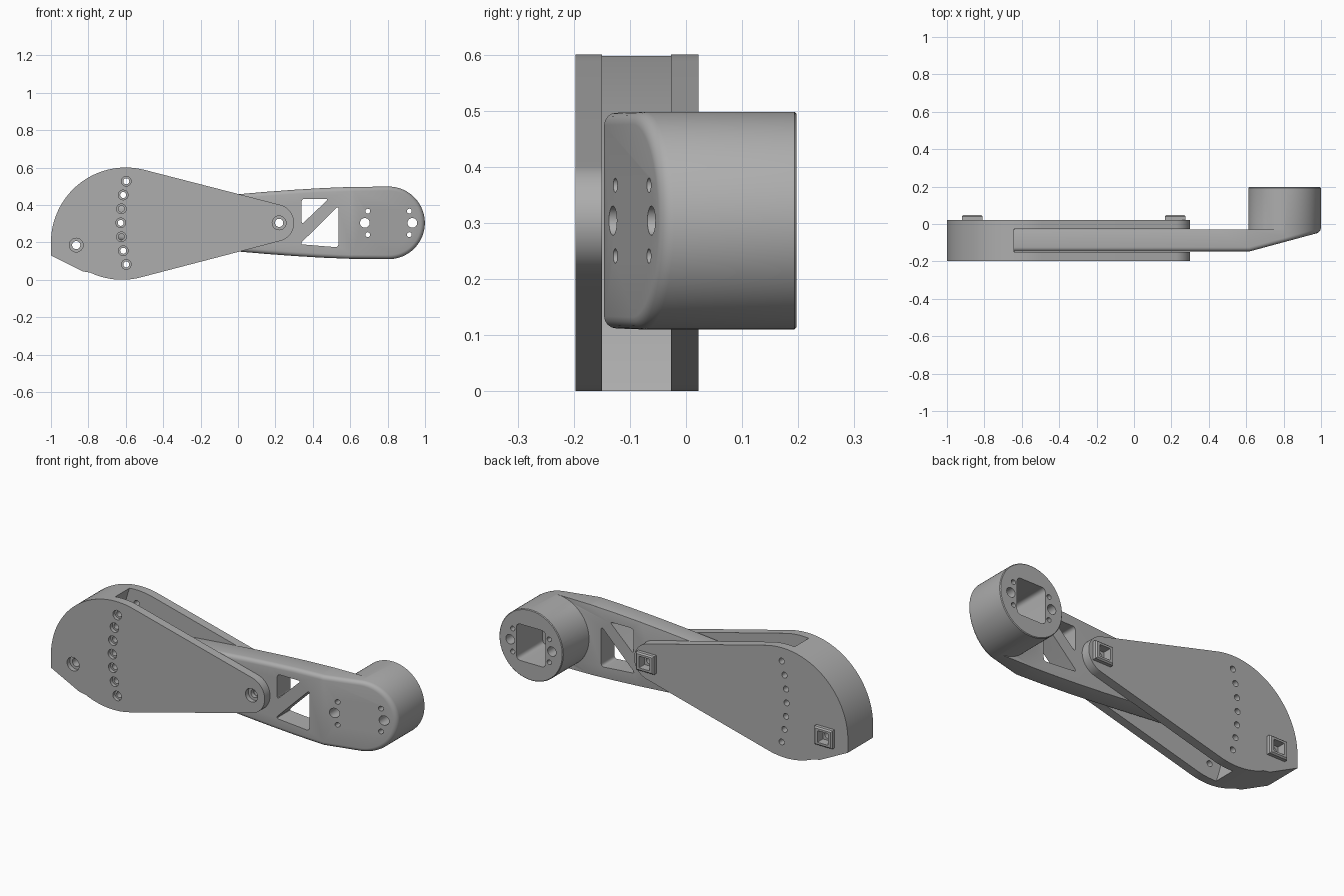
import bpy, bmesh
from math import cos, sin, radians, pi
from mathutils import Vector

cube = bpy.data.objects.get("Cube")
if cube:
    bpy.data.objects.remove(cube, do_unlink=True)

grey = bpy.data.materials.new("mid grey")
grey.use_nodes = True
grey.diffuse_color = (0.42, 0.42, 0.42, 1)
grey.node_tree.nodes["Principled BSDF"].inputs["Base Color"].default_value = (0.42, 0.42, 0.42, 1)

MID = 0.304               # height of the arm axis
PIVOT = (0.22, MID)
STRAP = (-0.865, 0.185)
BOSS = (0.805, MID)
BOSS_R = 0.194
ARM_FRONT, ARM_BACK = -0.146, -0.03


def arc(cx, cz, r, a0, a1, n):
    """Points on an arc in the x-z plane, angles in degrees."""
    return [(cx + r * cos(radians(a0 + (a1 - a0) * i / n)),
             cz + r * sin(radians(a0 + (a1 - a0) * i / n))) for i in range(n + 1)]


def rounded(points, r, n=5):
    """Polygon with softened corners."""
    out = []
    for i, p in enumerate(points):
        p = Vector(p)
        a = p + (Vector(points[i - 1]) - p).normalized() * r
        b = p + (Vector(points[(i + 1) % len(points)]) - p).normalized() * r
        for k in range(n + 1):
            t = k / n
            out.append(tuple(a * (1 - t) ** 2 + p * 2 * t * (1 - t) + b * t * t))
    return out


def prism(name, points, y0, y1, edit=None):
    """Extrude an x-z outline from y0 to y1."""
    bm = bmesh.new()
    face = bm.faces.new([bm.verts.new((x, y0, z)) for x, z in points])
    moved = bmesh.ops.extrude_face_region(bm, geom=[face])["geom"]
    for v in moved:
        if isinstance(v, bmesh.types.BMVert):
            v.co.y = y1
    bmesh.ops.recalc_face_normals(bm, faces=bm.faces)
    if edit:
        edit(bm)
    mesh = bpy.data.meshes.new(name)
    bm.to_mesh(mesh)
    bm.free()
    mesh.materials.append(grey)
    ob = bpy.data.objects.new(name, mesh)
    bpy.context.collection.objects.link(ob)
    return ob


def hole(centre, r, y0=-0.5, y1=0.5, n=24):
    return prism("cutter", arc(*centre, r, 0, 360 - 360 / n, n - 1), y0, y1)


def box(centre, hx, hz, y0, y1, r=0.01):
    x, z = centre
    return prism("cutter", rounded([(x - hx, z - hz), (x + hx, z - hz),
                                    (x + hx, z + hz), (x - hx, z + hz)], r), y0, y1)


def cut(ob, cutters):
    bpy.context.view_layer.objects.active = ob
    for c in cutters:
        c.hide_render = True
        mod = ob.modifiers.new("cut", "BOOLEAN")
        mod.operation, mod.solver, mod.object = "DIFFERENCE", "EXACT", c
        bpy.ops.object.modifier_apply(modifier=mod.name)
        bpy.data.objects.remove(c, do_unlink=True)


def edit_mesh(ob, fn):
    bm = bmesh.new()
    bm.from_mesh(ob.data)
    fn(bm)
    bm.to_mesh(ob.data)
    bm.free()


def bevel(bm, edges, size, segments):
    bmesh.ops.bevel(bm, geom=edges, offset=size, segments=segments, profile=0.5,
                    affect="EDGES", clamp_overlap=True)


# Housing: teardrop body with a slot between its two plates
outline = (arc(0.2, MID, 0.1, -75.5, 75.5, 24) + arc(-0.6, 0.2, 0.4, 75.5, 180, 32)
           + [(-1.0, 0.13), (-0.83, 0.045)] + arc(-0.62, 0.4, 0.4, -115, -75.5, 14))
housing = prism("housing", outline, -0.197, 0.022)
cut(housing, [hole(PIVOT, 0.91, -0.15, -0.027, 160)])

# Row of adjustment holes along an arc around the pivot
for i in range(-3, 4):
    a = pi + i * 0.0885
    spot = (PIVOT[0] + 0.847 * cos(a), PIVOT[1] + 0.847 * sin(a))
    cut(housing, [hole(spot, 0.016), hole(spot, 0.026, -0.3, -0.178)])


# Bolt holes with nut pads on the back
def taper(bm):
    top = max(v.co.y for v in bm.verts)
    bevel(bm, [e for e in bm.edges if all(v.co.y > top - 1e-4 for v in e.verts)], 0.007, 1)


pads = []
for label, spot in (("strap_nut_pad", STRAP), ("pivot_nut_pad", PIVOT)):
    cut(housing, [hole(spot, 0.022), hole(spot, 0.037, -0.3, -0.172),
                  box(spot, 0.032, 0.032, 0.0, 0.2, 0.004)])
    x, z = spot
    corners = [(x - 0.055, z - 0.05), (x + 0.055, z - 0.05),
               (x + 0.055, z + 0.05), (x - 0.055, z + 0.05)]
    pad = prism(label, corners, 0.02, 0.048, taper)
    cut(pad, [box(spot, 0.032, 0.032, -0.1, 0.2, 0.004)])
    pads.append(pad)

# Arm: long lever, front face sloping back under the boss, soft front rim
upper = [(0.6, 0.192), (0.45, 0.186), (0.3, 0.177), (0.15, 0.166), (0, 0.153)]
tail = rounded([(0, 0.153), (-0.68, 0.09), (-0.68, -0.09), (0, -0.153)], 0.05)[6:18]
side = upper + tail + [(x, -h) for x, h in reversed(upper)]
arm_outline = arc(*BOSS, BOSS_R, -90, 90, 40) + [(x, MID + h) for x, h in side]


def slope_front(bm):
    geom = bm.verts[:] + bm.edges[:] + bm.faces[:]
    bmesh.ops.bisect_plane(bm, geom=geom, plane_co=(0.62, 0, 0), plane_no=(1, 0, 0))
    for v in bm.verts:
        if v.co.y < -0.1 and v.co.x > 0.62:
            v.co.y += (v.co.x - 0.62) * 0.27
    bm.normal_update()
    rim = [e for e in bm.edges if len(e.link_faces) == 2
           and min(f.normal.y for f in e.link_faces) < -0.8
           and max(f.normal.y for f in e.link_faces) > -0.2]
    bevel(bm, rim, 0.022, 4)


arm = prism("arm", arm_outline, ARM_FRONT, 0.197, slope_front)
waste = arc(*BOSS, BOSS_R, 270, 90, 40) + [(BOSS[0], 0.9), (-1.2, 0.9), (-1.2, -0.3), (BOSS[0], -0.3)]
cut(arm, [prism("cutter", waste, ARM_BACK, 0.4)])


# Soft back rim, fillet at the boss foot, and chamfered boss rim
def soften(bm):
    bm.normal_update()

    def flat(e, y):
        return all(abs(v.co.y - y) < 1e-3 for v in e.verts)

    def on_boss(v):
        return abs(((v.co.x - BOSS[0]) ** 2 + (v.co.z - MID) ** 2) ** 0.5 - BOSS_R) < 0.004

    back = [e for e in bm.edges if flat(e, ARM_BACK) and len(e.link_faces) == 2
            and e.calc_face_angle(0) > 0.5]
    foot = [e for e in back if all(on_boss(v) and v.co.x < 0.72 for v in e.verts)]
    rim = [e for e in back if all(v.co.x < 0.605 for v in e.verts) and e not in foot]
    bevel(bm, foot + rim, 0.018, 3)
    end = [e for e in bm.edges if e.is_valid and flat(e, 0.197) and e.calc_face_angle(0) > 0.5]
    bevel(bm, end, 0.009, 1)


edit_mesh(arm, soften)

# Triangular windows in the arm
windows = ([(0.34, 0.433), (0.485, 0.433), (0.34, 0.295)],
           [(0.537, 0.395), (0.537, 0.173), (0.33, 0.19)])
cut(arm, [prism("cutter", rounded(w, 0.02), -0.5, 0.5) for w in windows])

# Boss pocket, mounting holes, pivot and locking holes
cut(arm, [box(BOSS, 0.088, 0.1, -0.03, 0.4, 0.025), hole(PIVOT, 0.022),
          hole((-0.627, MID), 0.016)])
for s in (-1, 1):
    cut(arm, [hole((BOSS[0] + s * 0.127, MID), 0.026)])
    for t in (-1, 1):
        cut(arm, [hole((BOSS[0] + s * 0.111, MID + t * 0.063), 0.013, n=16)])

# Smooth shading with sharp edges
for ob in [housing, arm] + pads:
    bpy.ops.object.select_all(action="DESELECT")
    ob.select_set(True)
    bpy.context.view_layer.objects.active = ob
    bpy.ops.object.shade_smooth_by_angle(angle=radians(30))
